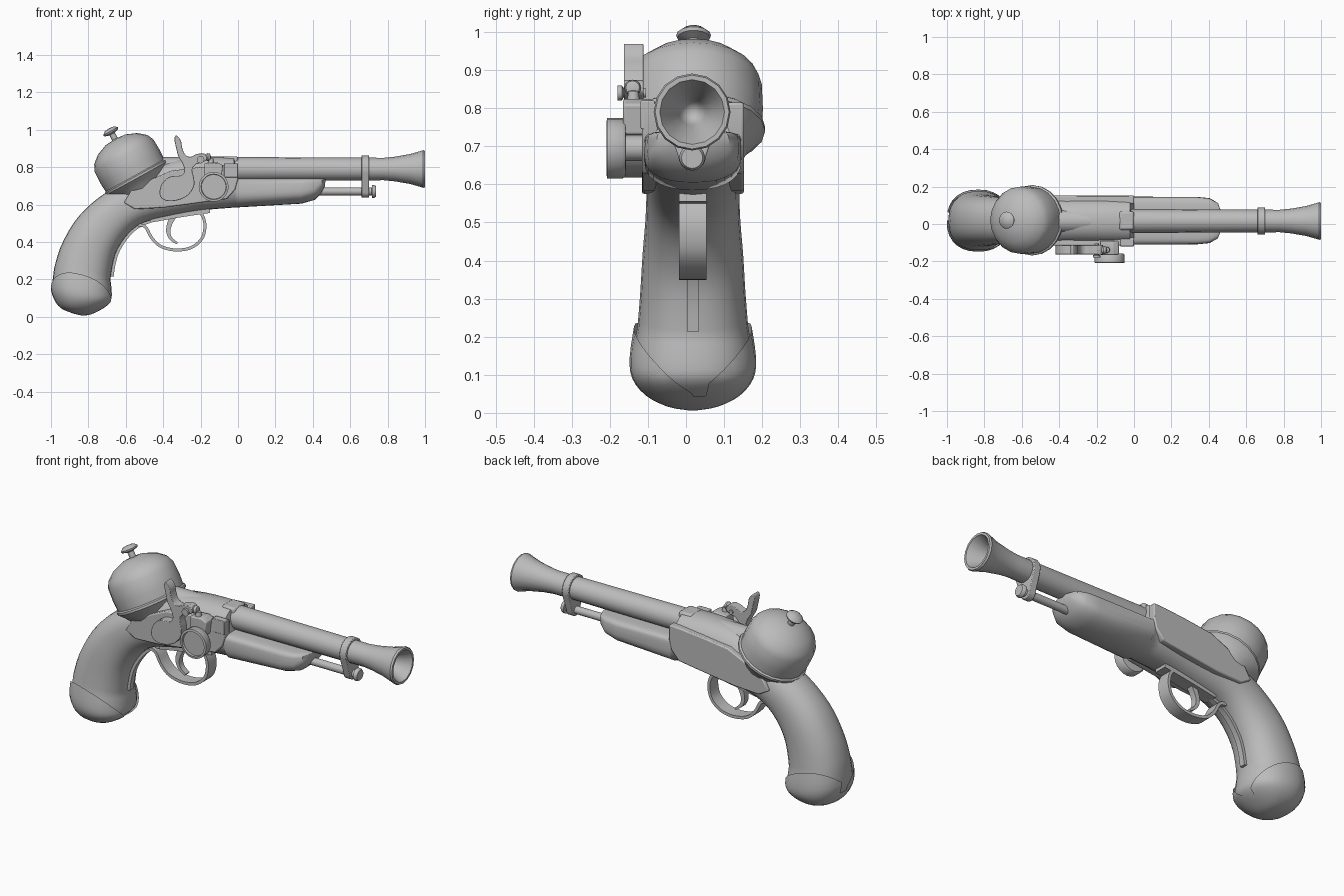
import bpy, bmesh, math
from mathutils import Vector

if "Cube" in bpy.data.objects:
    bpy.data.objects.remove(bpy.data.objects["Cube"])

CY = 0.018  # centre line of the gun in y

steel = bpy.data.materials.new("plain grey")
steel.diffuse_color = (0.5, 0.5, 0.5, 1)
steel.use_nodes = True
steel.node_tree.nodes["Principled BSDF"].inputs["Base Color"].default_value = steel.diffuse_color


def finish(name, bm, bevel=0, angle=40):
    bmesh.ops.remove_doubles(bm, verts=bm.verts, dist=0.0004)
    bmesh.ops.recalc_face_normals(bm, faces=bm.faces)
    me = bpy.data.meshes.new(name)
    bm.to_mesh(me)
    bm.free()
    me.materials.append(steel)
    ob = bpy.data.objects.new(name, me)
    bpy.context.collection.objects.link(ob)
    bpy.ops.object.select_all(action='DESELECT')
    ob.select_set(True)
    bpy.context.view_layer.objects.active = ob
    bpy.ops.object.shade_smooth_by_angle(angle=math.radians(angle))
    if bevel:
        m = ob.modifiers.new("bevel", 'BEVEL')
        m.width, m.segments, m.limit_method = bevel, 2, 'ANGLE'
    return ob


def loft(rings):
    bm = bmesh.new()
    vs = [[bm.verts.new(p) for p in r] for r in rings]
    n = len(vs[0])
    for a, b in zip(vs, vs[1:]):
        for i in range(n):
            bm.faces.new((a[i], a[(i + 1) % n], b[(i + 1) % n], b[i]))
    bm.faces.new(vs[0])
    bm.faces.new(vs[-1])
    return bm


def spline(pts, closed=False, n=4):
    # Catmull-Rom through points of any dimension
    out, c = [], len(pts)
    get = (lambda i: pts[i % c]) if closed else (lambda i: pts[max(0, min(c - 1, i))])
    for i in range(c if closed else c - 1):
        p = [get(i + k) for k in (-1, 0, 1, 2)]
        for s in range(n):
            t = s / n
            out.append(tuple(0.5 * (2 * b + (d - a) * t + (2 * a - 5 * b + 4 * d - e) * t * t
                                    + (3 * b - a - 3 * d + e) * t ** 3) for a, b, d, e in zip(*p)))
    return out if closed else out + [pts[-1]]


def lathe(name, profile, origin, axis, n=16, angle=40):
    q = Vector(axis).to_track_quat('Z', 'Y')
    rings = []
    for r, t in profile:
        r = max(r, 0.0001)
        rings.append([Vector(origin) + q @ Vector((r * math.cos(2 * math.pi * i / n),
                      r * math.sin(2 * math.pi * i / n), t)) for i in range(n)])
    return finish(name, loft(rings), angle=angle)


def plate(name, outline, y0, y1, bevel=0):
    return finish(name, loft([[(x, y, z) for x, z in outline] for y in (y0, y1)]), bevel)


def ribbon(name, path, thick, half, taper=0):
    pts = spline(path, n=5)
    rings = []
    for i, (x, z) in enumerate(pts):
        a, b = pts[max(0, i - 1)], pts[min(len(pts) - 1, i + 1)]
        d = Vector((b[0] - a[0], b[1] - a[1])).normalized()
        h = thick / 2 * (1 - taper * i / len(pts))
        nx, nz = -d.y * h, d.x * h
        rings.append([(x + nx, CY - half, z + nz), (x + nx, CY + half, z + nz),
                      (x - nx, CY + half, z - nz), (x - nx, CY - half, z - nz)])
    return finish(name, loft(rings))


def section(tx, tz, bx, bz, hw, grow=0.0, n=28):
    # rounded ring between a top and a bottom point; flat top along the fore-end
    c, u = Vector(((tx + bx) / 2, CY, (tz + bz) / 2)), Vector(((tx - bx) / 2, 0, (tz - bz) / 2))
    u *= 1 + grow / u.length
    ring = []
    for i in range(n):
        a = 2 * math.pi * i / n
        s, k = math.sin(a), math.cos(a)
        e = 2 / (6 if s > 0 and tx > -0.02 else 2.3)
        ring.append(c + u * math.copysign(abs(s) ** e, s)
                    + Vector((0, math.copysign(abs(k) ** e, k) * (hw + grow), 0)))
    return ring


# stock from fore-end tip to butt: top x, z, bottom x, z, half width
fore = [(.468, .735, .465, .70, .045), (.45, .74, .445, .66, .095), (.40, .74, .41, .625, .12),
        (.33, .74, .34, .605, .127), (0, .74, 0, .585, .128)]
rear = [(-.022, .855, -.02, .584, .126), (-.2, .855, -.2, .568, .126), (-.38, .83, -.38, .535, .124),
        (-.55, .745, -.5, .505, .122), (-.68, .68, -.57, .46, .122), (-.79, .60, -.62, .40, .125),
        (-.88, .50, -.655, .335, .132), (-.95, .37, -.672, .265, .138), (-.983, .26, -.682, .20, .145)]
butt = [(-.983, .26, -.682, .20, .145), (-.993, .16, -.675, .13, .157), (-.975, .095, -.682, .085, .15),
        (-.94, .047, -.73, .045, .115), (-.88, .02, -.79, .015, .06), (-.84, .008, -.83, .007, .005)]
finish("stock", loft([section(*s) for s in fore + spline(rear, n=3) + spline(butt, n=3)[1:]]))

# metal butt cap with pointed side lobes
bm = loft([section(*s, grow=.009) for s in spline(butt, n=3)])
bmesh.ops.bisect_plane(bm, geom=bm.verts[:] + bm.edges[:] + bm.faces[:], plane_co=(0, CY, 0), plane_no=(0, 1, 0))
for side in (-1, 1):
    fs = [f for f in bm.faces if (f.calc_center_median().y - CY) * side > 0]
    geom = list({g for f in fs for g in [*f.verts, *f.edges]}) + fs
    bmesh.ops.bisect_plane(bm, geom=geom, plane_co=(-.83, CY, .085),
                           plane_no=(.3, -.9 * side, 1), clear_outer=True)
finish("butt_cap", bm)

# barrel with flared, hollow muzzle
lathe("barrel", [(0, -.4), (.064, -.4), (.064, 0), (.06, .78), (.066, .84), (.08, .92), (.097, .98),
                 (.101, .99), (.097, 1), (.085, 1), (.06, .95), (.035, .88), (0, .78)],
      (0, CY - .002, .79), (1, 0, 0), 16)

# ramrod and its end knob
lathe("ramrod", [(0, .35), (.021, .35), (.021, .715), (.034, .717), (.034, .728), (.028, .738), (0, .738)],
      (0, CY - .002, .67), (1, 0, 0))

# band holding barrel and ramrod
arc = lambda r, z, a0, a1: [(CY - .002 + r * math.cos(math.radians(a0 + (a1 - a0) * i / 10)),
                            z + r * math.sin(math.radians(a0 + (a1 - a0) * i / 10))) for i in range(11)]
outline = arc(.073, .79, -20, 200) + arc(.036, .673, 180, 360)
finish("barrel_band", loft([[(x, y, z) for y, z in outline] for x in (.66, .70)]), .004)

# side plates of the lock on both sides
lock = [(-.61, .61), (-.57, .675), (-.45, .74), (-.36, .78), (-.2, .80), (-.07, .812), (0, .815),
        (0, .735), (-.015, .68), (-.06, .63), (-.2, .61), (-.4, .583), (-.55, .575)]
for name, s in (("lock_plate_front", -1), ("lock_plate_back", 1)):
    plate(name, lock, CY + s * .09, CY + s * .134, .006)
plate("breech_plate", [(-.075, .745), (0, .745), (0, .82), (-.075, .82)], CY - .137, CY - .1, .003)
plate("breech_strap", [(-.08, .78), (0, .78), (0, .858), (-.08, .858)], CY - .05, CY + .05, .012)

# tilted round cup behind the lock, with plunger knob
cup = ((-.545, CY + .002, .745), (-.48, 0, .87))
lathe("cup", [(0, -.1), (.115, -.1), (.15, -.045), (.18, -.012), (.188, -.006), (.188, .006), (.179, .012),
              (.182, .06), (.179, .135), (.162, .17), (.12, .205), (.06, .229), (0, .235)], *cup, 20)
lathe("cup_knob", [(0, .2), (.028, .225), (.017, .235), (.017, .265), (.043, .273), (.046, .282),
                   (.03, .296), (0, .3)], *cup, 14)

# hammer
hammer = [(-.42, .66), (-.40, .627), (-.35, .618), (-.28, .64), (-.238, .69), (-.235, .74), (-.245, .785),
          (-.225, .815), (-.19, .825), (-.165, .845), (-.18, .872), (-.22, .87), (-.255, .855), (-.285, .87),
          (-.30, .91), (-.305, .94), (-.328, .97), (-.34, .95), (-.33, .90), (-.32, .86), (-.30, .825),
          (-.287, .79), (-.30, .757), (-.36, .75), (-.405, .715)]
plate("hammer", spline(hammer, True, 3), -.163, -.112, .008)
lathe("hammer_jaw", [(0, 0), (.02, 0), (.025, .02), (.015, .035), (.022, .05), (.018, .062), (0, .066)],
      (-.21, -.14, .848), (1, 0, .1), 12)
lathe("jaw_screw", [(0, 0), (.02, 0), (.02, .012), (.012, .016), (.012, .075), (0, .075)],
      (-.2, -.18, .84), (0, 1, 0), 12)

# round drum with recessed face, and the nipple block above it
lathe("drum", [(0, 0), (.034, 0), (.034, .045), (.074, .047), (.08, .055), (.08, .095), (.068, .097),
               (.066, .085), (0, .085)], (-.13, -.112, .695), (0, -1, 0), 20)
plate("nipple_block", [(-.18, .73), (-.09, .73), (-.08, .81), (-.11, .825), (-.18, .82)], -.165, -.09, .006)
lathe("nipple", [(0, 0), (.018, 0), (.014, .03), (0, .032)], (-.145, -.138, .815), (0, 0, 1), 10)

# trigger guard, its grip strap, and the trigger
ribbon("trigger_guard", [(-.535, .492), (-.495, .48), (-.46, .42), (-.41, .375), (-.33, .357), (-.25, .37),
                         (-.195, .415), (-.177, .475), (-.185, .53), (-.215, .575)], .016, .036)
ribbon("guard_strap", [(-.44, .525), (-.53, .487), (-.59, .435), (-.64, .36), (-.664, .29), (-.676, .215)],
       .022, .016)
ribbon("guard_foot", [(-.47, .515), (-.3, .545), (-.15, .567)], .024, .036)
ribbon("trigger", [(-.325, .57), (-.36, .51), (-.373, .46), (-.36, .42), (-.325, .392)], .034, .017, .7)
